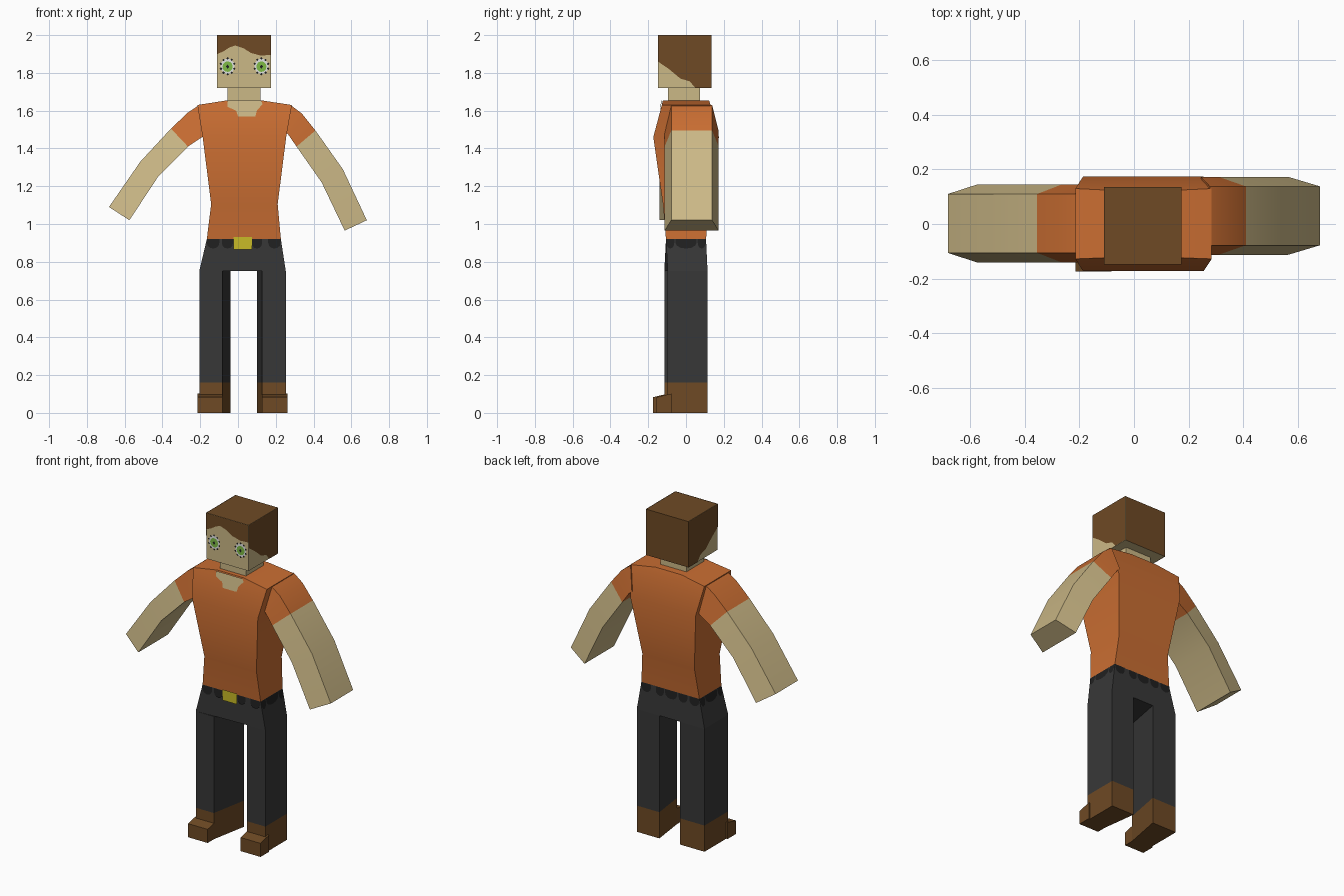
import bpy, bmesh, math
from mathutils import Vector

if "Cube" in bpy.data.objects:
    bpy.data.objects.remove(bpy.data.objects["Cube"])


def mat(name, r, g, b):
    m = bpy.data.materials.new(name)
    m.diffuse_color = (r, g, b, 1)
    m.use_nodes = True
    m.node_tree.nodes["Principled BSDF"].inputs["Base Color"].default_value = m.diffuse_color
    return m


SKIN = mat("skin", 0.60, 0.48, 0.24)
SHIRT = mat("orange shirt", 0.59, 0.155, 0.032)
BROWN = mat("brown hair and boots", 0.156, 0.068, 0.018)
TROUSER = mat("charcoal trousers", 0.039, 0.039, 0.039)
BELT = mat("black belt", 0.014, 0.014, 0.014)
BUCKLE = mat("yellow buckle", 0.58, 0.50, 0.02)
WHITE = mat("eye white", 0.75, 0.77, 0.74)
GREEN = mat("green iris", 0.21, 0.50, 0.06)


def finish(bm, name, mats, smooth=False):
    me = bpy.data.meshes.new(name)
    bm.to_mesh(me)
    bm.free()
    for m in mats:
        me.materials.append(m)
    ob = bpy.data.objects.new(name, me)
    bpy.context.collection.objects.link(ob)
    if smooth:
        bpy.ops.object.select_all(action='DESELECT')
        ob.select_set(True)
        bpy.context.view_layer.objects.active = ob
        bpy.ops.object.shade_smooth_by_angle(angle=math.radians(30))
    return ob


def loft(name, rings, mats, segs=None, smooth=True):
    """Skin a list of four-corner rings; segs gives the material index per segment."""
    bm = bmesh.new()
    vs = [[bm.verts.new(p) for p in r] for r in rings]
    segs = segs or [0] * (len(rings) - 1)
    for a, b, s in zip(vs, vs[1:], segs):
        for i in range(4):
            j = (i + 1) % 4
            bm.faces.new((a[i], a[j], b[j], b[i])).material_index = s
    bm.faces.new(vs[0]).material_index = segs[0]
    bm.faces.new(vs[-1]).material_index = segs[-1]
    bmesh.ops.recalc_face_normals(bm, faces=bm.faces)
    return finish(bm, name, mats, smooth)


def rect(z, x0, x1, y0, y1):
    return [(x0, y0, z), (x1, y0, z), (x1, y1, z), (x0, y1, z)]


def plate(name, pts, normal, m):
    """Flat painted detail, facing along normal."""
    bm = bmesh.new()
    f = bm.faces.new([bm.verts.new(p) for p in pts])
    f.normal_update()
    if f.normal.dot(Vector(normal)) < 0:
        f.normal_flip()
    return finish(bm, name, [m])


# Torso: waist, chest and sloped shoulders
loft("torso", [rect(0.92, -0.165, 0.227, -0.106, 0.106),
               rect(1.105, -0.142, 0.21, -0.122, 0.122),
               rect(1.46, -0.187, 0.255, -0.173, 0.174),
               rect(1.63, -0.215, 0.285, -0.128, 0.13),
               rect(1.655, -0.055, 0.12, -0.122, 0.122)], [SHIRT])

# Open collar lying on the sloped chest
collar = [(-0.055, 1.653), (0.122, 1.653), (0.13, 1.635), (0.1, 1.60), (0.092, 1.57),
          (0.0, 1.57), (-0.01, 1.60), (-0.055, 1.62)]


def chest_y(z):
    if z > 1.63:
        return -0.131
    return -0.131 - (1.63 - z) / 0.17 * 0.045


plate("collar_opening", [(x, chest_y(z), z) for x, z in collar], (0, -1, 0), SKIN)

# Neck
loft("neck", [rect(1.64, -0.055, 0.12, -0.095, 0.075),
              rect(1.725, -0.055, 0.12, -0.095, 0.075)], [SKIN])

# Head: hair on the top and back faces
HX0, HX1, HY0, HY1 = -0.11, 0.175, -0.148, 0.135
head = loft("head", [rect(1.72, HX0, HX1, HY0, HY1), rect(2.0, HX0, HX1, HY0, HY1)],
            [SKIN, BROWN], smooth=False)
for f in head.data.polygons:
    if f.normal.z > 0.5 or f.normal.y > 0.5:
        f.material_index = 1

# Hair on the front and both sides
fringe = [(HX0, 2.0), (HX0, 1.90), (-0.075, 1.915), (-0.045, 1.935), (-0.015, 1.945), (0.03, 1.93),
          (0.07, 1.905), (0.12, 1.892), (HX1, 1.895), (HX1, 2.0)]
plate("fringe", [(x, HY0 - 0.002, z) for x, z in fringe], (0, -1, 0), BROWN)
side = [(HY0, 2.0), (HY0, 1.86), (-0.09, 1.82), (-0.03, 1.77), (0.02, 1.755), (0.05, 1.72),
        (HY1, 1.72), (HY1, 2.0)]
for label, x, d in (("left", HX0 - 0.002, -1), ("right", HX1 + 0.002, 1)):
    plate(label + "_side_hair", [(x, y, z) for y, z in side], (d, 0, 0), BROWN)


def disc(cx, cz, rx, rz, y, n=12):
    return [(cx + rx * math.cos(2 * math.pi * i / n), y, cz + rz * math.sin(2 * math.pi * i / n))
            for i in range(n)]


# Eyes: white, iris, pupil, with short lashes around
for label, cx in (("left", -0.055), ("right", 0.124)):
    plate(label + "_eye_white", disc(cx, 1.835, 0.037, 0.042, HY0 - 0.002), (0, -1, 0), WHITE)
    plate(label + "_iris", disc(cx, 1.833, 0.027, 0.028, HY0 - 0.004), (0, -1, 0), GREEN)
    plate(label + "_pupil", disc(cx, 1.833, 0.009, 0.011, HY0 - 0.006, 4), (0, -1, 0), BELT)
    for i in range(10):
        a = 2 * math.pi * (i + 0.5) / 10
        plate(label + "_lash", disc(cx + 0.037 * math.cos(a), 1.835 + 0.042 * math.sin(a),
                                    0.007, 0.007, HY0 - 0.004, 4), (0, -1, 0), BELT)


# Arms: trapezoid section, narrow on the outer face
def arm(name, path, yc):
    rings = []
    for ux, uz, lx, lz in path:
        rings.append([(ux, yc - 0.108, uz), (ux, yc + 0.108, uz),
                      (lx, yc + 0.143, lz), (lx, yc - 0.143, lz)])
    loft(name, rings, [SHIRT, SKIN], [0, 0, 1, 1])


arm("left_arm", [(-0.205, 1.63, -0.175, 1.475), (-0.265, 1.59, -0.19, 1.46),
                 (-0.355, 1.505, -0.265, 1.41), (-0.517, 1.33, -0.42, 1.255),
                 (-0.683, 1.09, -0.575, 1.02)], 0.002)
arm("right_arm", [(0.278, 1.63, 0.245, 1.49), (0.338, 1.585, 0.265, 1.475),
                  (0.41, 1.495, 0.31, 1.41), (0.555, 1.29, 0.443, 1.22),
                  (0.682, 1.02, 0.565, 0.965)], 0.03)

# Pelvis
loft("pelvis", [rect(0.92, -0.165, 0.227, -0.106, 0.106),
                [(-0.205, -0.115, 0.75), (0.253, -0.097, 0.75),
                 (0.253, 0.114, 0.75), (-0.205, 0.114, 0.75)]], [TROUSER])

# Legs with boots: wider at the back, toe reaching forward
for label, out, in_f, in_b, yf in (("left", -0.205, -0.083, -0.04, -0.115),
                                   ("right", 0.253, 0.128, 0.10, -0.097)):
    def leg_ring(z):
        return [(out, yf, z), (in_f, yf, z), (in_b, 0.114, z), (out, 0.114, z)]
    loft(label + "_leg", [leg_ring(0.75), leg_ring(0.16), leg_ring(0)], [TROUSER, BROWN], [0, 1])
    flare = math.copysign(0.009, out)
    toe = []
    for y, h in ((yf + 0.02, 0.102), (yf - 0.06, 0.083)):
        a, b = out + flare, in_f
        toe.append([(a, y, 0), (b, y, 0), (b, y, h), (a, y, h)])
    loft(label + "_boot_toe", toe, [BROWN], smooth=False)


# Belt: rounded patches hanging from the waistline on all four sides
def half_round(c, w, h=0.05):
    pts = [(c + w, 0.92), (c - w, 0.92)]
    return pts + [(c - w * math.cos(math.pi * i / 6), 0.90 - (h - 0.02) * math.sin(math.pi * i / 6))
                  for i in range(7)]


for c, w in ((-0.132, 0.033), (-0.056, 0.03), (0.1, 0.028), (0.193, 0.033)):
    for d in (-1, 1):
        plate("belt_patch", [(u, d * (0.108 + (0.92 - z) * 0.06), z) for u, z in half_round(c, w)],
              (0, d, 0), BELT)
plate("belt_patch_back", [(u, 0.108 + (0.92 - z) * 0.06, z) for u, z in half_round(0.025, 0.04)],
      (0, 1, 0), BELT)
for c, w in ((-0.083, 0.021), (0.0, 0.056), (0.083, 0.021)):
    plate("belt_patch_right", [(0.229 + (0.92 - z) * 0.155, u, z) for u, z in half_round(c, w)],
          (1, 0, 0), BELT)
    plate("belt_patch_left", [(-0.167 - (0.92 - z) * 0.235, u, z) for u, z in half_round(c, w)],
          (-1, 0, 0), BELT)

# Buckle
plate("buckle", [(x, -0.114, z) for x, z in ((-0.025, 0.865), (0.073, 0.865),
                                             (0.073, 0.93), (-0.025, 0.93))], (0, -1, 0), BUCKLE)
